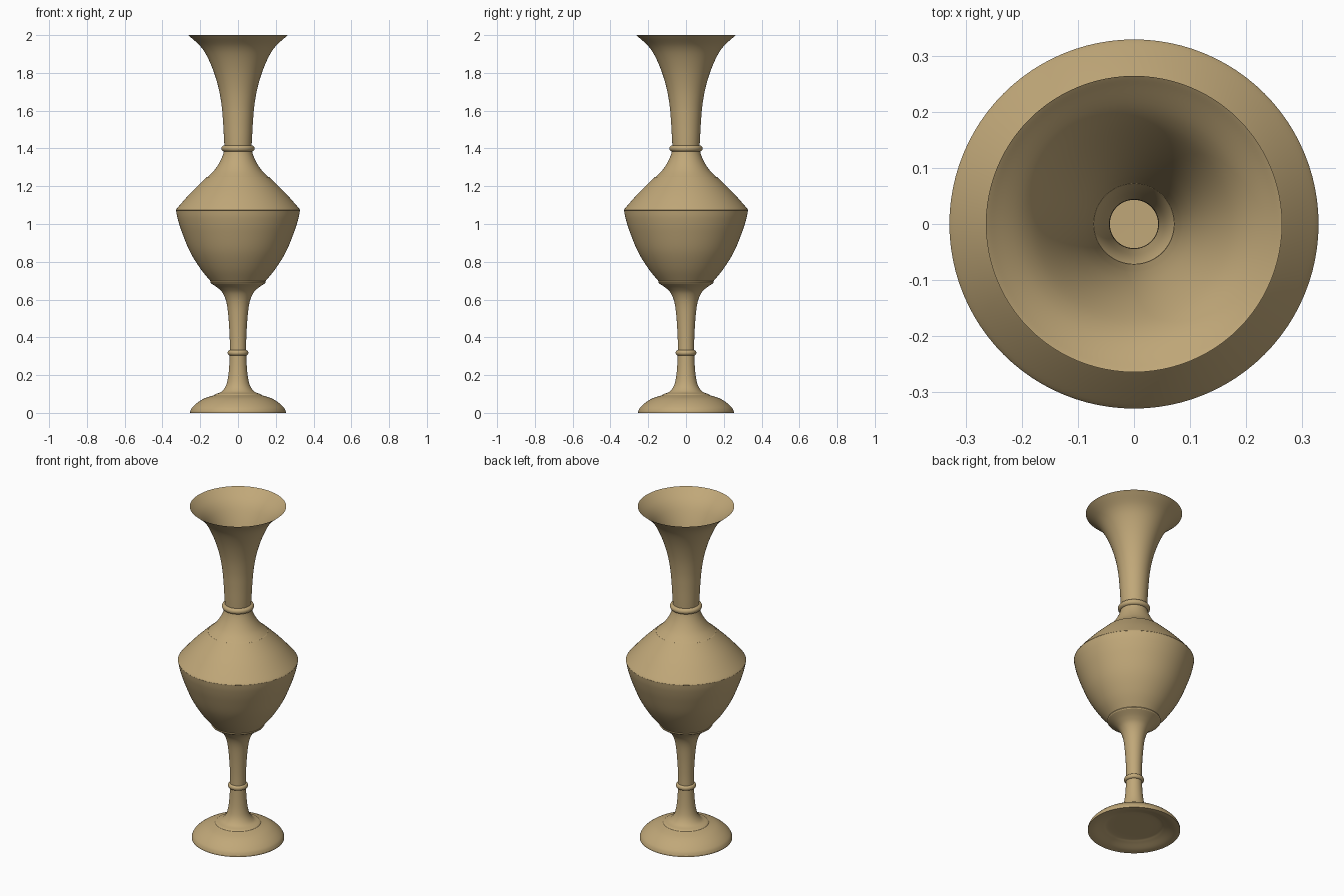
import bpy, bmesh, math

if "Cube" in bpy.data.objects:
    bpy.data.objects.remove(bpy.data.objects["Cube"])

SEGMENTS = 96
brass = bpy.data.materials.new("warm tan")
brass.diffuse_color = (0.53, 0.39, 0.19, 1)
brass.use_nodes = True
brass.node_tree.nodes["Principled BSDF"].inputs["Base Color"].default_value = brass.diffuse_color


def smooth_path(points, steps=6):
    """Catmull-Rom curve through (radius, height) points."""
    p = [points[0]] + points + [points[-1]]
    path = []
    for a, b, c, d in zip(p, p[1:], p[2:], p[3:]):
        for s in range(steps):
            t = s / steps
            path.append([0.5 * (2 * b[k] + (c[k] - a[k]) * t
                         + (2 * a[k] - 5 * b[k] + 4 * c[k] - d[k]) * t * t
                         + (3 * b[k] - a[k] - 3 * c[k] + d[k]) * t ** 3) for k in (0, 1)])
    return path + [list(points[-1])]


def lathe(name, points, curved=True):
    """Turn a (radius, height) profile around the z axis."""
    path = smooth_path(points) if curved else points
    bm = bmesh.new()
    verts = [bm.verts.new((r, 0, z)) for r, z in path]
    edges = [bm.edges.new(pair) for pair in zip(verts, verts[1:])]
    bmesh.ops.spin(bm, geom=verts + edges, cent=(0, 0, 0), axis=(0, 0, 1),
                   angle=math.tau, steps=SEGMENTS, use_duplicate=False)
    bmesh.ops.remove_doubles(bm, verts=bm.verts, dist=1e-5)
    bm.normal_update()
    mesh = bpy.data.meshes.new(name)
    bm.to_mesh(mesh)
    bm.free()
    mesh.materials.append(brass)
    obj = bpy.data.objects.new(name, mesh)
    bpy.context.collection.objects.link(obj)
    bpy.ops.object.select_all(action='DESELECT')
    obj.select_set(True)
    bpy.context.view_layer.objects.active = obj
    bpy.ops.object.shade_smooth_by_angle(angle=math.radians(35))
    return obj


def collar(name, radius, height, half, bulge):
    """Rounded ring around the stem or neck."""
    arc = [math.pi * i / 10 - math.pi / 2 for i in range(11)]
    lathe(name, [(radius + bulge * math.cos(a), height + half * math.sin(a)) for a in arc], False)


# Foot: hollowed underside, thin edge and domed top
lathe("foot_underside", [(0, 0.03), (0.13, 0.03), (0.17, 0.022), (0.22, 0.005), (0.253, 0)])
lathe("foot_edge", [(0.253, 0), (0.253, 0.008)], False)
lathe("foot_dome", [(0.253, 0.008), (0.243, 0.028), (0.215, 0.054), (0.175, 0.078), (0.125, 0.094)])

# Stem with a small ring
lathe("stem_base", [(0.125, 0.094), (0.118, 0.1), (0.088, 0.112), (0.066, 0.14), (0.054, 0.18),
                    (0.047, 0.24), (0.043, 0.318)])
collar("stem_ring", 0.043, 0.318, 0.014, 0.012)
lathe("stem_top", [(0.043, 0.318), (0.044, 0.4), (0.05, 0.5), (0.06, 0.58), (0.078, 0.63),
                   (0.105, 0.66), (0.143, 0.686)])

# Body: lip, bowl, sloping shoulder
lathe("bowl_lip", [(0.143, 0.686), (0.147, 0.692), (0.145, 0.697)], False)
lathe("bowl", [(0.145, 0.697), (0.2, 0.765), (0.255, 0.855), (0.298, 0.96), (0.32, 1.03), (0.328, 1.072)])
lathe("shoulder", [(0.328, 1.072), (0.321, 1.085), (0.25, 1.165), (0.165, 1.248)])

# Neck with its ring and the flared mouth
lathe("neck_base", [(0.165, 1.248), (0.159, 1.251), (0.125, 1.285), (0.098, 1.325), (0.08, 1.365), (0.071, 1.4)])
collar("neck_ring", 0.071, 1.4, 0.017, 0.017)
lathe("neck", [(0.071, 1.4), (0.074, 1.45), (0.079, 1.54), (0.087, 1.63), (0.103, 1.72),
               (0.13, 1.81), (0.165, 1.89), (0.2, 1.942), (0.25, 1.988), (0.264, 2.0)])
